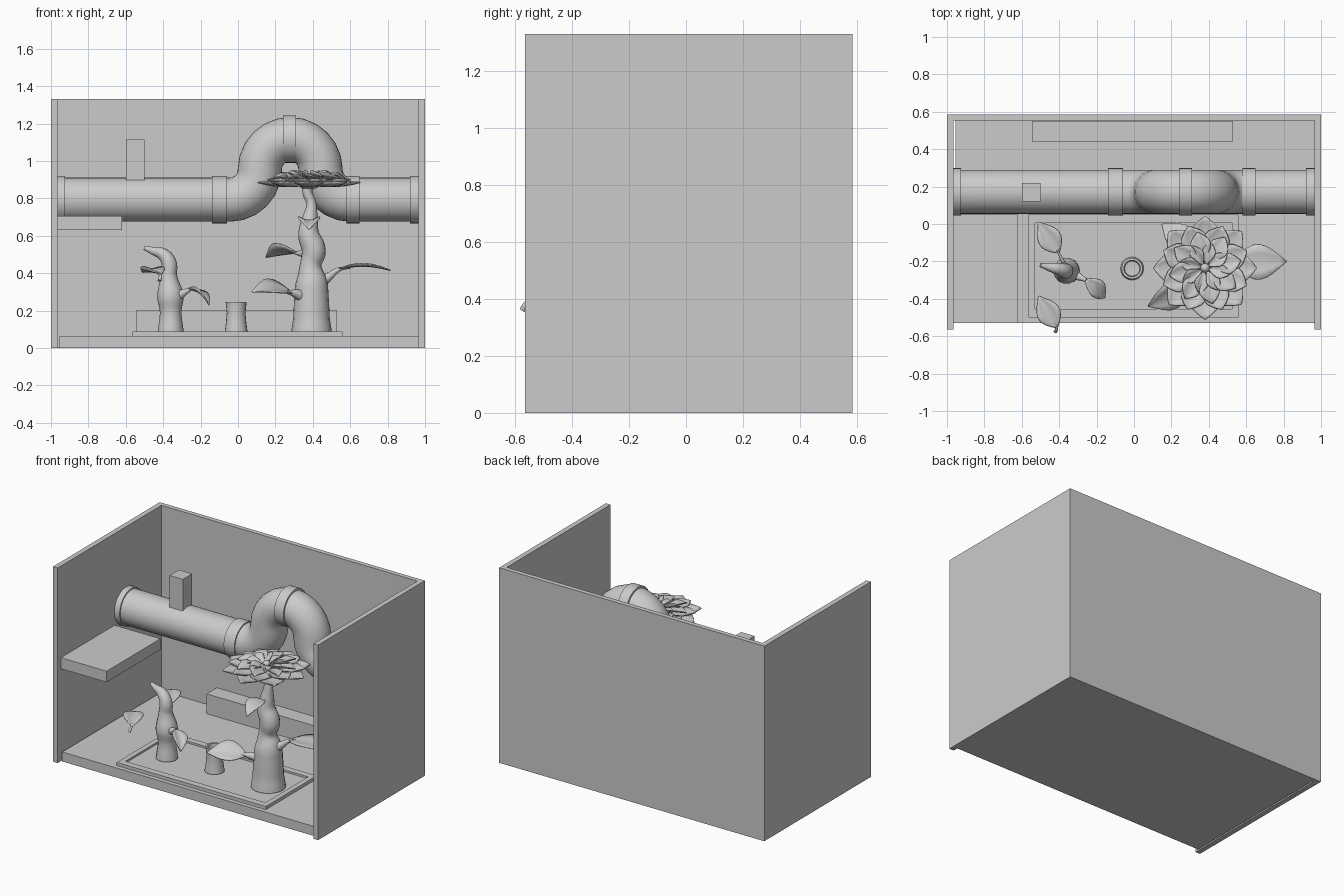
import bpy, bmesh, math
from mathutils import Vector, Matrix

if "Cube" in bpy.data.objects:
    bpy.data.objects.remove(bpy.data.objects["Cube"])


def make(name, bm, smooth=True):
    bmesh.ops.recalc_face_normals(bm, faces=bm.faces)
    me = bpy.data.meshes.new(name)
    bm.to_mesh(me)
    bm.free()
    ob = bpy.data.objects.new(name, me)
    bpy.context.collection.objects.link(ob)
    if smooth:
        finish(ob)
    return ob


def finish(ob, angle=40):
    bpy.ops.object.select_all(action='DESELECT')
    ob.select_set(True)
    bpy.context.view_layer.objects.active = ob
    if ob.type == 'CURVE':
        bpy.ops.object.convert(target='MESH')
    bpy.ops.object.shade_smooth_by_angle(angle=math.radians(angle))


def box(name, x0, x1, y0, y1, z0, z1):
    bm = bmesh.new()
    bmesh.ops.create_cube(bm, size=1)
    for v in bm.verts:
        v.co = ((x0 + x1) / 2 + v.co.x * (x1 - x0), (y0 + y1) / 2 + v.co.y * (y1 - y0),
                (z0 + z1) / 2 + v.co.z * (z1 - z0))
    return make(name, bm, False)


def tube(name, pts, smooth_path=True, sides=5):
    """Round tube through points (x, y, z, radius)."""
    cu = bpy.data.curves.new(name, 'CURVE')
    cu.dimensions = '3D'
    cu.bevel_depth = 1
    cu.bevel_resolution = sides
    cu.use_fill_caps = True
    cu.resolution_u = 6
    sp = cu.splines.new('BEZIER' if smooth_path else 'POLY')
    row = sp.bezier_points if smooth_path else sp.points
    row.add(len(pts) - 1)
    for p, (x, y, z, r) in zip(row, pts):
        p.co = (x, y, z) if smooth_path else (x, y, z, 1)
        p.radius = r
        if smooth_path:
            p.handle_left_type = p.handle_right_type = 'AUTO'
    if smooth_path:
        sp.radius_interpolation = 'CARDINAL'
    ob = bpy.data.objects.new(name, cu)
    bpy.context.collection.objects.link(ob)
    finish(ob)
    return ob


def blade(name, base, tip, width, roll=0, arch=0.02, cup=0.02, power=0.9, twist=0, nu=8):
    """Thin leaf or petal from base to tip, arched lengthwise and cupped across."""
    base, tip = Vector(base), Vector(tip)
    d = tip - base
    side = d.cross(Vector((0, 0, 1))).normalized()
    side = Matrix.Rotation(math.radians(roll), 3, d.normalized()) @ side
    nor = side.cross(d).normalized()
    bm = bmesh.new()
    rows = []
    for i in range(nu + 1):
        t = i / nu
        w = max(math.sin(math.pi * t ** power), 0.04) * width / 2
        c = base + d * t + nor * arch * math.sin(math.pi * t)
        rows.append([bm.verts.new(c + side * (s * w) + nor * (cup * s * s * w / width * 2 + twist * s * w))
                     for s in (-1, -0.5, 0, 0.5, 1)])
    for a, b in zip(rows, rows[1:]):
        for k in range(4):
            bm.faces.new((a[k], a[k + 1], b[k + 1], b[k]))
    ob = make(name, bm)
    m = ob.modifiers.new('thickness', 'SOLIDIFY')
    m.thickness = 0.006
    m.offset = 0
    return ob


def ring(name, centre, r, length):
    """Collar around a pipe that runs along x."""
    bm = bmesh.new()
    bmesh.ops.create_cone(bm, cap_ends=True, segments=32, radius1=r, radius2=r, depth=length,
                          matrix=Matrix.Translation(centre) @ Matrix.Rotation(math.pi / 2, 4, 'Y'))
    return make(name, bm)


# Room shell
box('left_wall', -1, -0.965, -0.565, 0.585, 0, 1.33)
box('right_wall', 0.965, 1, -0.565, 0.585, 0, 1.33)
box('back_wall', -0.965, 0.965, 0.553, 0.585, 0, 1.33)
box('floor', -0.955, 0.965, -0.53, 0.555, 0, 0.065)
box('shelf', -0.965, -0.62, -0.53, 0.05, 0.63, 0.705)
box('back_step', -0.545, 0.53, 0.44, 0.55, 0.06, 0.2)

# Planting tray with raised rim
box('tray_base', -0.55, 0.55, -0.49, 0.04, 0.06, 0.074)
for n, e in {'front': (-0.565, 0.56, -0.5, -0.455), 'back': (-0.565, 0.56, 0.005, 0.05),
             'left': (-0.565, -0.53, -0.455, 0.005), 'right': (0.525, 0.56, -0.455, 0.005)}.items():
    box('tray_rim_' + n, *e, 0.062, 0.087)

# Pipe: straight, bend up, arch over, bend down, straight
PY, PZ, R = 0.172, 0.793, 0.118
path = [(-0.965, PZ)]
for cx, cz, a0, a1 in ((-0.045, 0.955, -90, 0), (0.279, 0.955, 180, 0), (0.603, 0.955, 180, 270)):
    n = 6 if abs(a1 - a0) < 100 else 12
    for i in range(n + 1):
        a = math.radians(a0 + (a1 - a0) * i / n)
        q = (cx + 0.162 * math.cos(a), cz + 0.162 * math.sin(a))
        if math.dist(q, path[-1]) > 0.005:
            path.append(q)
path.append((0.965, PZ))
tube('pipe', [(x, PY, z, R) for x, z in path], False, 14)
for n, x, z, w in (('left', -0.1, PZ, 0.08), ('right', 0.615, PZ, 0.07), ('top', 0.276, 1.117, 0.07),
                   ('left_end', -0.945, PZ, 0.04), ('right_end', 0.942, PZ, 0.045)):
    ring('pipe_collar_' + n, (x, PY, z), 0.127, w)
box('pipe_post', -0.6, -0.5, 0.12, 0.22, 0.89, 1.115)

# Small plant on the left
tube('small_trunk', [(-0.36, -0.25, 0.08, 0.07), (-0.36, -0.25, 0.19, 0.058), (-0.362, -0.25, 0.28, 0.07),
                     (-0.37, -0.25, 0.38, 0.046), (-0.37, -0.25, 0.46, 0.04), (-0.405, -0.24, 0.503, 0.033),
                     (-0.455, -0.23, 0.52, 0.022), (-0.5, -0.22, 0.535, 0.012)])
tube('small_branch', [(-0.35, -0.25, 0.26, 0.035), (-0.3, -0.28, 0.29, 0.022), (-0.255, -0.3, 0.315, 0.01)])
blade('small_leaf_right', (-0.265, -0.295, 0.315), (-0.155, -0.395, 0.23), 0.1, roll=-15)
tube('small_stem_back', [(-0.37, -0.22, 0.37, 0.012), (-0.39, -0.18, 0.39, 0.008), (-0.41, -0.14, 0.4, 0.005)])
blade('small_leaf_back', (-0.4, -0.155, 0.395), (-0.51, 0.01, 0.405), 0.125, cup=0.03, arch=0.006)
tube('small_stem_front', [(-0.42, -0.575, 0.36, 0.01), (-0.415, -0.56, 0.385, 0.008), (-0.43, -0.53, 0.4, 0.005)])
blade('small_leaf_front', (-0.41, -0.555, 0.395), (-0.51, -0.385, 0.405), 0.125, cup=0.03, arch=0.006)

# Hollow stump, turned profile
bm = bmesh.new()
prof = [(0.062, 0.08), (0.054, 0.14), (0.05, 0.19), (0.056, 0.245), (0.044, 0.245), (0.04, 0.2), (0.0, 0.195)]
vs = [bm.verts.new((r, 0, z)) for r, z in prof]
es = [bm.edges.new(p) for p in zip(vs, vs[1:])]
bmesh.ops.spin(bm, geom=vs + es, cent=(0, 0, 0), axis=(0, 0, 1), angle=math.tau, steps=20)
bmesh.ops.remove_doubles(bm, verts=bm.verts, dist=0.0005)
make('stump', bm).location = (-0.01, -0.238, 0)

# Large plant
tube('large_trunk', [(0.393, -0.235, 0.08, 0.109), (0.393, -0.235, 0.15, 0.099), (0.393, -0.235, 0.27, 0.092),
                     (0.393, -0.235, 0.36, 0.083), (0.388, -0.235, 0.44, 0.058), (0.405, -0.235, 0.52, 0.064),
                     (0.378, -0.235, 0.61, 0.056), (0.385, -0.235, 0.69, 0.042), (0.392, -0.235, 0.77, 0.027),
                     (0.37, -0.235, 0.84, 0.027), (0.38, -0.235, 0.88, 0.032)], sides=7)
tube('branch_right', [(0.43, -0.23, 0.34, 0.035), (0.49, -0.22, 0.385, 0.022), (0.54, -0.21, 0.42, 0.012),
                      (0.6, -0.2, 0.43, 0.006)])
blade('leaf_right', (0.53, -0.205, 0.42), (0.815, -0.2, 0.415), 0.19, arch=0.02, cup=0.015)
tube('branch_back', [(0.4, -0.235, 0.51, 0.03), (0.34, -0.18, 0.505, 0.018), (0.3, -0.13, 0.51, 0.008)])
blade('leaf_back', (0.325, -0.16, 0.505), (0.15, 0.0, 0.485), 0.16, roll=20, arch=0.02)
tube('branch_front', [(0.38, -0.25, 0.26, 0.04), (0.31, -0.3, 0.29, 0.024), (0.26, -0.34, 0.3, 0.009)])
blade('leaf_front', (0.29, -0.315, 0.295), (0.075, -0.44, 0.3), 0.16, roll=-28, arch=0.02)
blade('leaf_top', (0.38, -0.26, 0.675), (0.38, -0.45, 0.635), 0.12, arch=0.025)

# Flower: rings of petals (count, inner radius, outer radius, width, base z, tip z, offset, twist)
FX, FY = 0.38, -0.235
layers = [(8, 0.05, 0.275, 0.16, 0.868, 0.885, 0, 0), (8, 0.04, 0.24, 0.14, 0.88, 0.9, 22, 0),
          (8, 0.03, 0.195, 0.11, 0.89, 0.91, 5, 0.15), (8, 0.01, 0.14, 0.07, 0.9, 0.918, 25, 0.3)]
for k, (n, r0, r1, w, z0, z1, off, tw) in enumerate(layers):
    for i in range(n):
        a = math.radians(off) + math.tau * i / n
        b = a + (0.12 if k > 1 else 0)
        blade(f'petal_{k}_{i}', (FX + r0 * math.cos(a), FY + r0 * math.sin(a), z0),
              (FX + r1 * math.cos(b), FY + r1 * math.sin(b), z1), w,
              arch=-0.012 if k < 2 else 0.008, cup=0.02, power=1.35, twist=tw)
bm = bmesh.new()
bmesh.ops.create_uvsphere(bm, u_segments=14, v_segments=8, radius=0.025,
                          matrix=Matrix.Translation((FX, FY, 0.908)))
make('flower_centre', bm)
bm = bmesh.new()
bmesh.ops.create_cone(bm, cap_ends=True, segments=16, radius1=0.035, radius2=0.09, depth=0.03,
                      matrix=Matrix.Translation((FX, FY, 0.868)))
make('flower_cup', bm)
